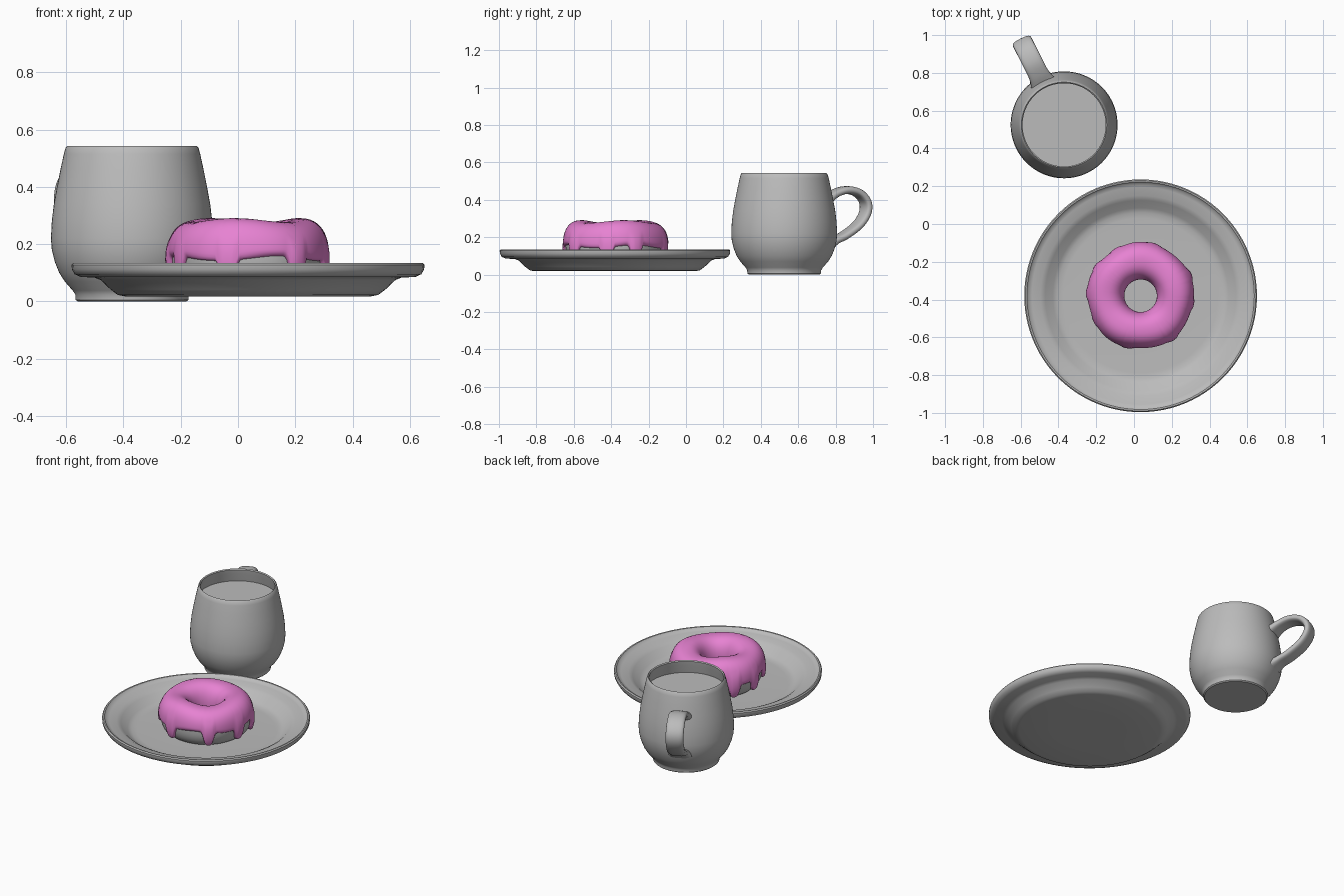
import bpy, bmesh, math
from mathutils import Vector

if "Cube" in bpy.data.objects:
    bpy.data.objects.remove(bpy.data.objects["Cube"])


def material(name, rgb):
    m = bpy.data.materials.new(name)
    m.use_nodes = True
    m.diffuse_color = (*rgb, 1)
    m.node_tree.nodes["Principled BSDF"].inputs["Base Color"].default_value = (*rgb, 1)
    return m


GREY = material("neutral_grey", (0.5, 0.5, 0.5))
PINK = material("pink_icing", (0.84, 0.235, 0.68))
PLATE = Vector((0.035, -0.38, 0))
CUP = Vector((-0.37, 0.525, 0))


def loft(name, rings, mat, loop=False, caps=False, sharp=40):
    """Skin a list of closed rings; loop joins the last ring to the first."""
    bm = bmesh.new()
    rows = [[bm.verts.new(p) for p in ring] for ring in rings]
    pairs = list(zip(rows, rows[1:])) + ([(rows[-1], rows[0])] if loop else [])
    for a, b in pairs:
        for i in range(len(a)):
            j = (i + 1) % len(a)
            bm.faces.new((a[i], a[j], b[j], b[i]))
    if caps:
        bm.faces.new(rows[0])
        bm.faces.new(rows[-1])
    bmesh.ops.recalc_face_normals(bm, faces=bm.faces[:])
    mesh = bpy.data.meshes.new(name)
    bm.to_mesh(mesh)
    bm.free()
    mesh.materials.append(mat)
    mesh.shade_smooth()
    mesh.set_sharp_from_angle(angle=math.radians(sharp))
    obj = bpy.data.objects.new(name, mesh)
    bpy.context.collection.objects.link(obj)
    return obj


def lathe(name, profile, centre, mat, seg=96):
    rings = [[centre + Vector((r * math.cos(t), r * math.sin(t), z))
              for t in (math.tau * i / seg for i in range(seg))] for r, z in profile]
    return loft(name, rings, mat, caps=True)


def smooth_path(pts, steps=6):
    """Catmull-Rom curve through 2D points."""
    p = [Vector(q) for q in pts]
    p = [2 * p[0] - p[1]] + p + [2 * p[-1] - p[-2]]
    out = []
    for a, b, c, d in zip(p, p[1:], p[2:], p[3:]):
        for k in range(steps):
            t = k / steps
            out.append(0.5 * (2 * b + (c - a) * t + (2 * a - 5 * b + 4 * c - d) * t ** 2
                              + (3 * b - a - 3 * c + d) * t ** 3))
    return out + [p[-2]]


# Plate: underside, rolled rim, sloped well and flat floor
lathe("plate", [(0.2, 0.018), (0.43, 0.018), (0.455, 0.023), (0.48, 0.042), (0.515, 0.075),
                (0.535, 0.083), (0.585, 0.086), (0.605, 0.095), (0.615, 0.112), (0.616, 0.128),
                (0.61, 0.135), (0.602, 0.134), (0.594, 0.124), (0.575, 0.118), (0.53, 0.111),
                (0.505, 0.098), (0.465, 0.062), (0.44, 0.052), (0.41, 0.05), (0.2, 0.05)],
      PLATE, GREY)

# Cup body with foot, rounded belly and hollow inside
lathe("cup_body", [(0.19, 0), (0.197, 0.006), (0.198, 0.024), (0.207, 0.038), (0.235, 0.07),
                   (0.254, 0.1), (0.27, 0.14), (0.28, 0.18), (0.283, 0.22), (0.28, 0.28),
                   (0.273, 0.34), (0.262, 0.4), (0.25, 0.46), (0.238, 0.515), (0.232, 0.537),
                   (0.226, 0.543), (0.22, 0.537), (0.224, 0.51), (0.237, 0.455), (0.258, 0.34),
                   (0.266, 0.22), (0.24, 0.12), (0.18, 0.07)], CUP, GREY)

# Drink surface
lathe("cup_drink", [(0.24, 0.452), (0.239, 0.457)], CUP, GREY)

# Handle: flattened oval swept along a curve in a vertical plane
out = Vector((-0.45, 0.89, 0)).normalized()
side = Vector((out.y, -out.x, 0))
path = smooth_path([(0.24, 0.395), (0.3, 0.433), (0.37, 0.452), (0.44, 0.437), (0.485, 0.39),
                    (0.485, 0.33), (0.44, 0.265), (0.36, 0.21), (0.3, 0.183), (0.255, 0.155)])
rings = []
for i, p in enumerate(path):
    d = (path[min(i + 1, len(path) - 1)] - path[max(i - 1, 0)]).normalized()
    normal = out * -d.y + Vector((0, 0, d.x))
    flare = 1 + 0.35 * max(0, 1 - min(i, len(path) - 1 - i) / 8) ** 2
    ring = []
    for k in range(20):
        c, s = math.cos(math.tau * k / 20), math.sin(math.tau * k / 20)
        w = math.copysign(abs(c) ** 0.7, c) * 0.054
        h = math.copysign(abs(s) ** 0.7, s) * 0.021
        ring.append(CUP + out * p.x + Vector((0, 0, p.y)) + (side * w + normal * h) * flare)
    rings.append(ring)
loft("cup_handle", rings, GREY, caps=True)


# Doughnut surface: theta goes round the hole, phi round the tube
def ring_point(theta, phi, offset):
    c, s = math.cos(phi), math.sin(phi)
    r = 0.184 + math.copysign(abs(c) ** 0.85, c) * (0.084 + offset)
    r += 0.004 * math.sin(5 * theta) * max(c, 0)
    z = 0.158 + math.copysign(abs(s) ** 0.85, s) * (0.112 + offset)
    z += 0.007 * math.cos(3 * (theta - math.radians(135))) * max(s, 0)
    return PLATE + Vector((r * math.cos(theta), r * math.sin(theta), z))


SEG = 180
thetas = [math.tau * i / SEG for i in range(SEG)]
loft("doughnut_dough", [[ring_point(t, math.tau * k / 40, 0) for k in range(40)]
                        for t in thetas], GREY, loop=True, sharp=180)

# Icing: shell over the upper half with rounded edges and hanging drips
DRIPS = [(-151, 26), (-105, 36), (-52, 44), (-9, 38), (24, 40), (75, 24),
         (118, 34), (146, 44), (178, 38)]


def drip(theta):
    total = 0
    for angle, length in DRIPS:
        gap = (math.degrees(theta) - angle + 180) % 360 - 180
        total = max(total, length * math.exp(-(gap / 6.5) ** 4))
    return total


ROWS = 40
columns = []
for t in thetas:
    fall = drip(t)
    low = math.radians(-3 + 3 * math.sin(4 * t) - fall)
    high = math.radians(212 + 8 * math.sin(3 * t))
    column = []
    for k in range(ROWS + 1):
        u = 0.5 - 0.5 * math.cos(math.pi * k / ROWS)
        phi = low + (high - low) * u
        edge = min(1, min(u, 1 - u) / 0.035)
        offset = -0.004 + 0.018 * math.sqrt(1 - (1 - edge) ** 2)
        if phi < 0.5:
            offset += 0.00018 * fall * edge * min(1, (0.5 - phi) / 0.5)
        column.append(ring_point(t, phi, offset))
    columns.append(column)
loft("doughnut_icing", list(zip(*columns)), PINK, sharp=180)
